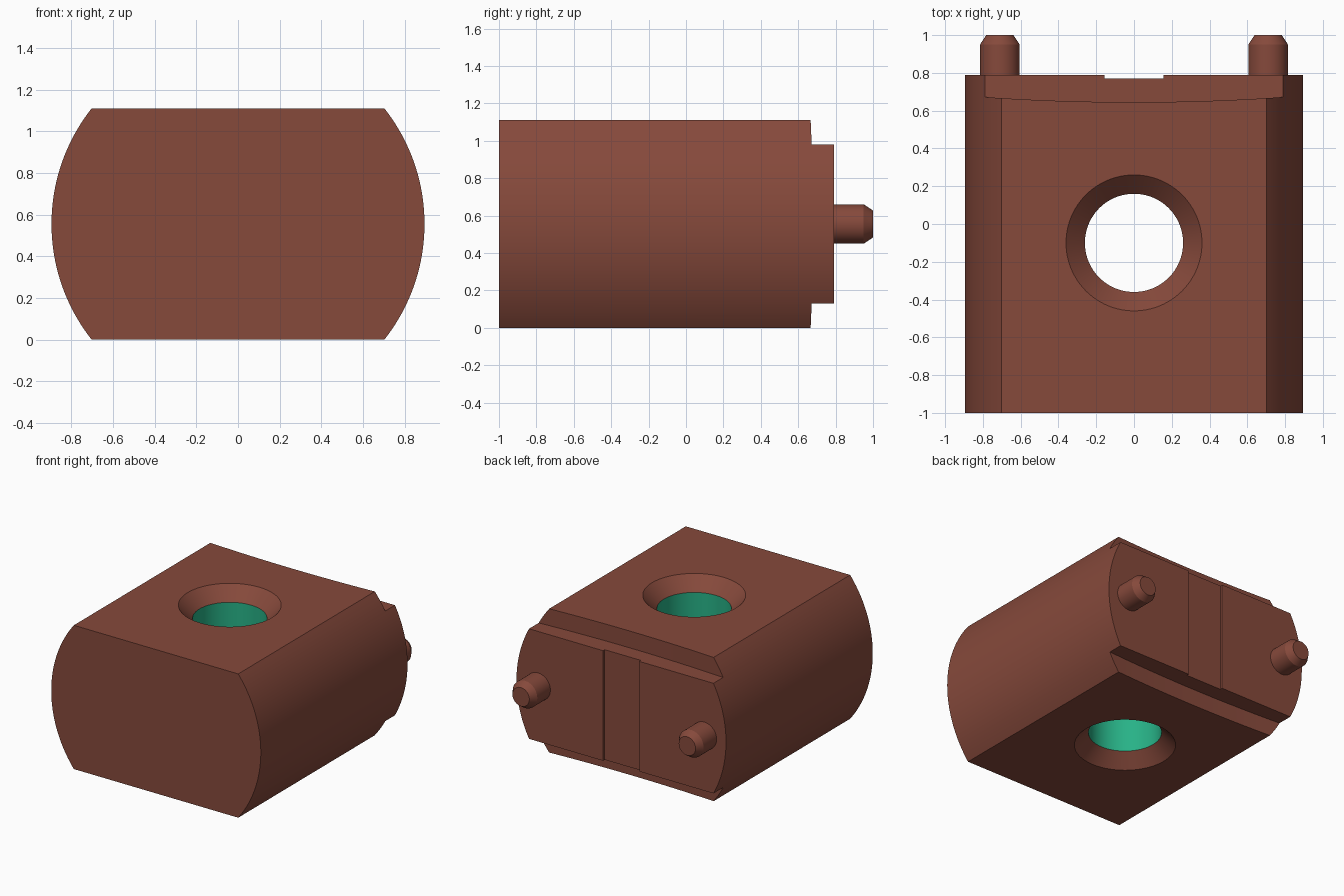
import bpy, bmesh, math
from mathutils import Vector

if "Cube" in bpy.data.objects:
    bpy.data.objects.remove(bpy.data.objects["Cube"], do_unlink=True)


def material(name, rgb):
    m = bpy.data.materials.new(name)
    m.use_nodes = True
    m.diffuse_color = (*rgb, 1)
    m.node_tree.nodes["Principled BSDF"].inputs["Base Color"].default_value = (*rgb, 1)
    return m


BROWN = material("reddish brown", (0.238, 0.067, 0.044))
GREEN = material("green", (0.021, 0.445, 0.242))

HEIGHT, MID, RADIUS = 1.11, 0.555, 0.895
BACK = 0.79


def make(name, bm):
    bmesh.ops.recalc_face_normals(bm, faces=bm.faces)
    mesh = bpy.data.meshes.new(name)
    bm.to_mesh(mesh)
    bm.free()
    mesh.materials.append(BROWN)
    ob = bpy.data.objects.new(name, mesh)
    bpy.context.collection.objects.link(ob)
    return ob


def prism(name, outline, offset):
    """Extrude a closed planar outline along an offset."""
    bm = bmesh.new()
    face = bm.faces.new([bm.verts.new(p) for p in outline])
    ext = bmesh.ops.extrude_face_region(bm, geom=[face])["geom"]
    verts = [v for v in ext if isinstance(v, bmesh.types.BMVert)]
    bmesh.ops.translate(bm, verts=verts, vec=Vector(offset))
    return make(name, bm)


def lathe(name, rings, place, steps=64):
    """Stack circular rings (radius, height) and cap both ends."""
    bm = bmesh.new()
    loops = []
    for r, h in rings:
        angles = [2 * math.pi * i / steps for i in range(steps)]
        loops.append([bm.verts.new(place(r * math.cos(a), r * math.sin(a), h)) for a in angles])
    for lo, hi in zip(loops, loops[1:]):
        for i in range(steps):
            j = (i + 1) % steps
            bm.faces.new((lo[i], lo[j], hi[j], hi[i]))
    bm.faces.new(loops[0])
    bm.faces.new(loops[-1])
    return make(name, bm)


def smooth(ob):
    bpy.ops.object.select_all(action="DESELECT")
    ob.select_set(True)
    bpy.context.view_layer.objects.active = ob
    bpy.ops.object.shade_smooth_by_angle(angle=math.radians(25))


# Block: round bar flattened on top and bottom
limit = math.asin(MID / RADIUS)
side = [limit * (2 * i / 40 - 1) for i in range(41)]
arc = [(RADIUS * math.cos(a), RADIUS * math.sin(a)) for a in side]
outline = [(x, -1, MID + z) for x, z in arc] + [(-x, -1, MID - z) for x, z in arc]
body = prism("body", outline, (0, 1 + BACK, 0))

# Cutters: curved steps along the top and bottom back edges
cutters = []
xs = [i / 20 - 1 for i in range(41)]
for name, z0, z1 in (("top_step_cutter", 0.98, 1.3), ("bottom_step_cutter", -0.2, 0.13)):
    wall = [(x, 0.645 + 0.043 * x * x, z0) for x in xs]
    cutters.append(prism(name, wall + [(1, 1, z0), (-1, 1, z0)], (0, 0, z1 - z0)))

# Cutter: shallow upright groove in the back face
groove = [(-0.155, BACK - 0.02, -0.1), (0.155, BACK - 0.02, -0.1),
          (0.155, 1, -0.1), (-0.155, 1, -0.1)]
cutters.append(prism("groove_cutter", groove, (0, 0, 1.4)))

# Cutter: through hole countersunk at both ends
bore, sink, over = 0.26, 0.1, 0.05
cutters.append(lathe("hole_cutter", [
    (bore + sink + over, -over), (bore, sink),
    (bore, HEIGHT - sink), (bore + sink + over, HEIGHT + over)],
    lambda a, b, h: (a, b - 0.1, h), 96))

bpy.context.view_layer.objects.active = body
for cutter in cutters:
    mod = body.modifiers.new(cutter.name, "BOOLEAN")
    mod.operation, mod.solver, mod.object = "DIFFERENCE", "EXACT", cutter
    bpy.ops.object.modifier_apply(modifier=mod.name)
    bpy.data.objects.remove(cutter, do_unlink=True)

# Green lining: the straight wall of the hole
body.data.materials.append(GREEN)
for f in body.data.polygons:
    reach = math.hypot(f.center.x, f.center.y + 0.1)
    f.material_index = int(abs(reach - bore) < 0.01 and abs(f.normal.z) < 0.1)
smooth(body)

# Locating pins with tapered tips
for name, x in (("left_pin", 0.71), ("right_pin", -0.71)):
    pin = lathe(name, [(0.105, BACK - 0.03), (0.105, 0.95), (0.072, 1.0)],
                lambda a, b, h: (x + a, h, MID + b), 48)
    smooth(pin)
